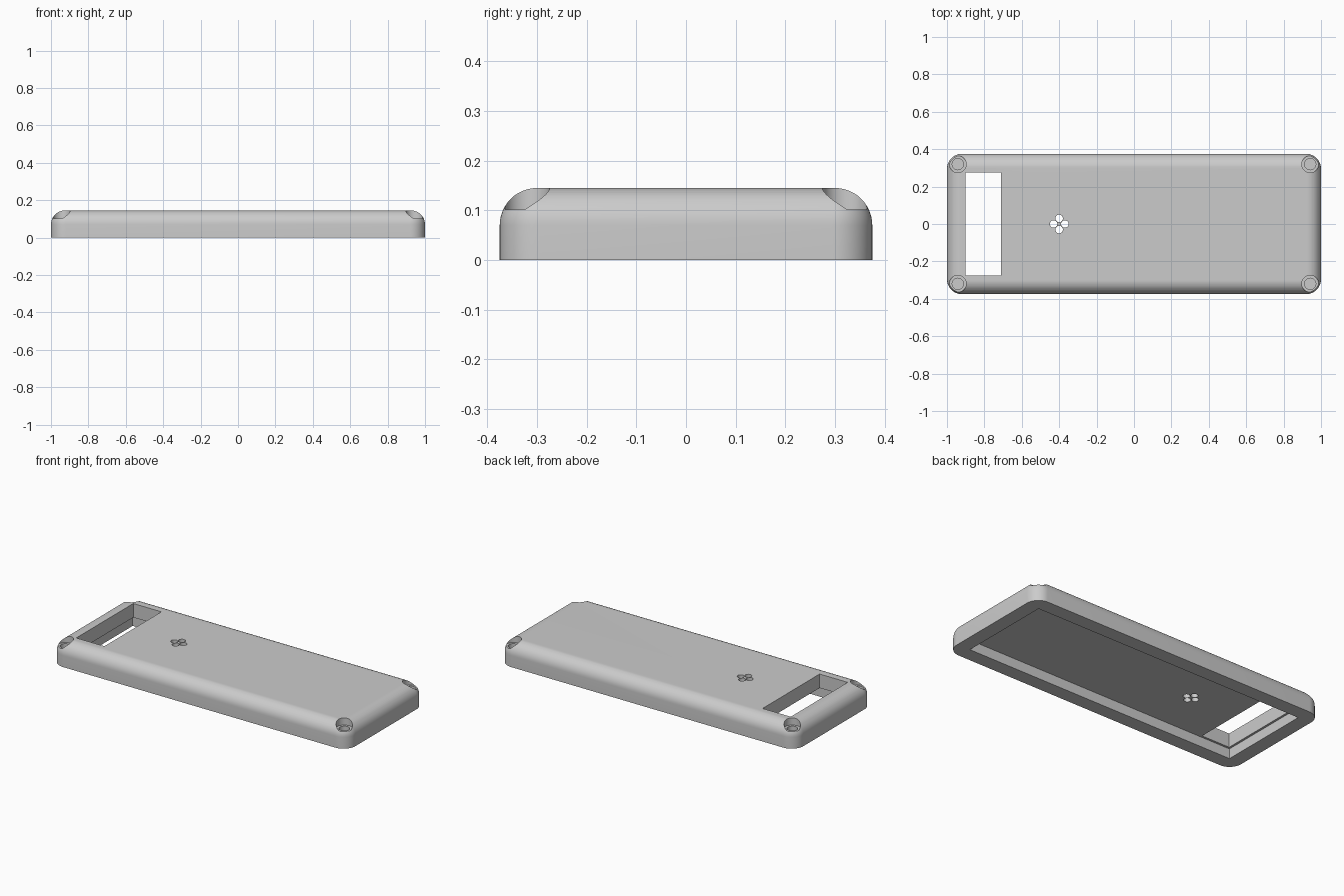
import bpy
import bmesh

cube = bpy.data.objects.get("Cube")
if cube:
    bpy.data.objects.remove(cube, do_unlink=True)

LENGTH, WIDTH, HEIGHT = 2.0, 0.75, 0.145

grey = bpy.data.materials.new("light grey plastic")
grey.use_nodes = True
colour = (0.6, 0.6, 0.6, 1)
grey.diffuse_color = colour
grey.node_tree.nodes["Principled BSDF"].inputs["Base Color"].default_value = colour


def make_object(name, bm):
    bmesh.ops.recalc_face_normals(bm, faces=bm.faces)
    mesh = bpy.data.meshes.new(name)
    bm.to_mesh(mesh)
    bm.free()
    mesh.materials.append(grey)
    obj = bpy.data.objects.new(name, mesh)
    bpy.context.collection.objects.link(obj)
    return obj


def box(x0, x1, y0, y1, z0, z1):
    bm = bmesh.new()
    bmesh.ops.create_cube(bm, size=1)
    bmesh.ops.scale(bm, vec=(x1 - x0, y1 - y0, z1 - z0), verts=bm.verts)
    bmesh.ops.translate(bm, vec=((x0 + x1) / 2, (y0 + y1) / 2, (z0 + z1) / 2), verts=bm.verts)
    return bm


def cylinder(x, y, radius, z0, z1):
    bm = bmesh.new()
    bmesh.ops.create_cone(bm, cap_ends=True, segments=40, radius1=radius,
                          radius2=radius, depth=z1 - z0)
    bmesh.ops.translate(bm, vec=(x, y, (z0 + z1) / 2), verts=bm.verts)
    return bm


# Cover body: rounded upright corners, then a fillet round the top
bm = box(-LENGTH / 2, LENGTH / 2, -WIDTH / 2, WIDTH / 2, 0, HEIGHT)
upright = [e for e in bm.edges if abs(e.verts[0].co.z - e.verts[1].co.z) > 0.1]
bmesh.ops.bevel(bm, geom=upright, offset=0.08, segments=12, profile=0.5, affect='EDGES')
rim = [e for e in bm.edges if all(v.co.z > HEIGHT - 0.001 for v in e.verts)]
bmesh.ops.bevel(bm, geom=rim, offset=0.075, segments=12, profile=0.5, affect='EDGES')
cover = make_object("cover", bm)


def cut(bm):
    cutter = make_object("cutter", bm)
    cutter.hide_render = True
    mod = cover.modifiers.new("cut", 'BOOLEAN')
    mod.operation = 'DIFFERENCE'
    mod.solver = 'EXACT'
    mod.object = cutter
    bpy.ops.object.modifier_apply(modifier=mod.name)
    bpy.data.objects.remove(cutter, do_unlink=True)


bpy.ops.object.select_all(action='DESELECT')
cover.select_set(True)
bpy.context.view_layer.objects.active = cover

# Underside cavity and the window opening
cut(box(-0.913, 0.913, -0.288, 0.288, -0.1, 0.06))
cut(box(-0.9, -0.71, -0.275, 0.275, 0.03, 0.3))

# Cluster of four small round holes
for dx, dy in ((1, 0), (-1, 0), (0, 1), (0, -1)):
    cut(cylinder(-0.4 + dx * 0.03, dy * 0.03, 0.02, 0.03, 0.3))

# Stepped screw recesses at the corners
for sx in (-1, 1):
    for sy in (-1, 1):
        cut(cylinder(sx * 0.942, sy * 0.32, 0.045, 0.102, 0.3))
        cut(cylinder(sx * 0.942, sy * 0.32, 0.03, 0.03, 0.2))

bpy.ops.object.shade_smooth_by_angle(angle=0.5)
